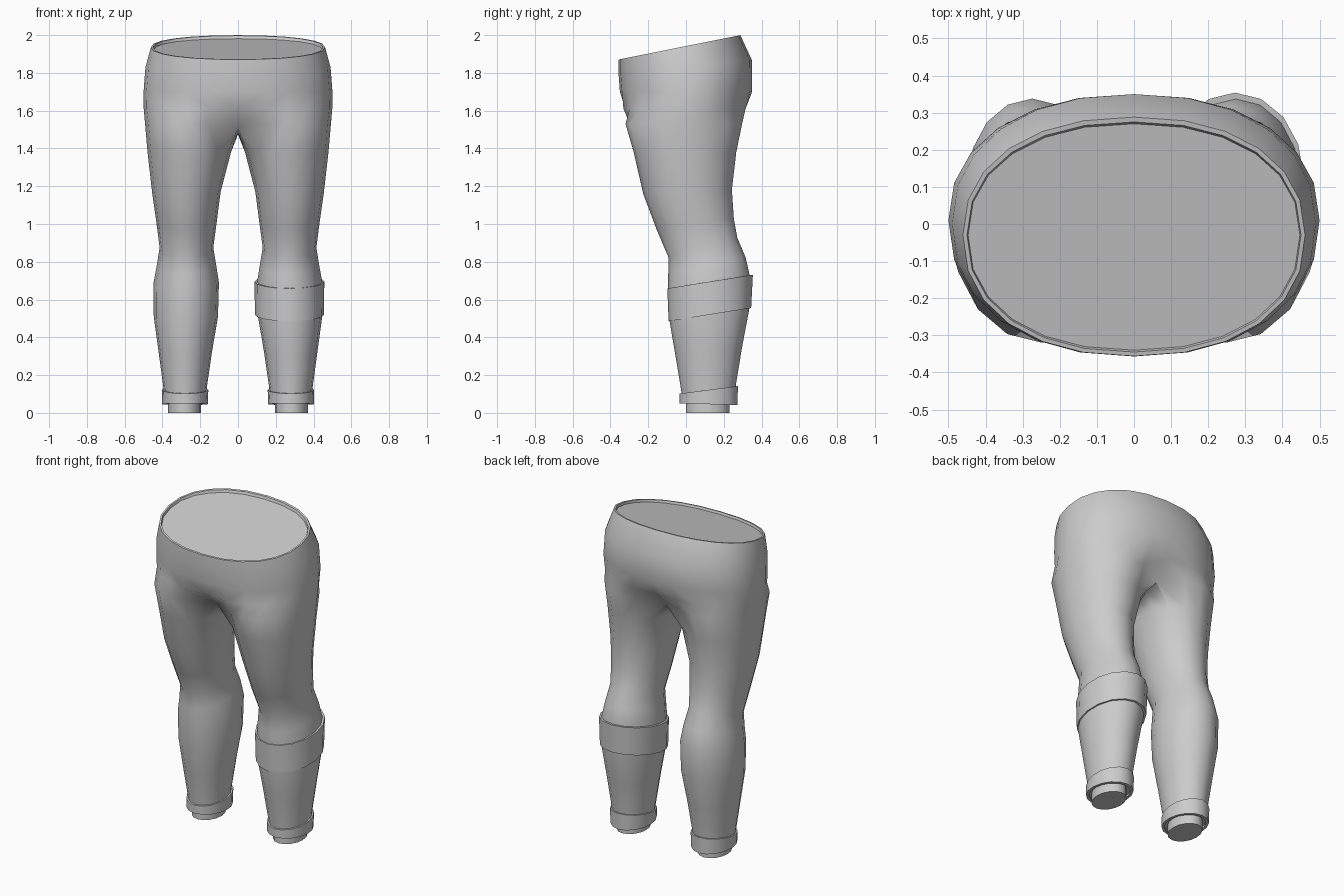
import bpy, bmesh
from math import sin, cos, radians, copysign

if "Cube" in bpy.data.objects:
    bpy.data.objects.remove(bpy.data.objects["Cube"])

N = 16  # points round a leg; the first 13 continue up as half of the hips


def power(v, e):
    return copysign(abs(v) ** e, v)


def leg_ring(z, slope, x0, x1, y0, y1):
    """Oval loop from extents; height rises with y by slope."""
    cx, cy, rx, ry = (x0 + x1) / 2, (y0 + y1) / 2, (x1 - x0) / 2, (y1 - y0) / 2
    pts = []
    for i in range(N):
        a = radians(-135 + 22.5 * i)
        y = ry * sin(a)
        pts.append((cx + rx * cos(a), cy + y, z + slope * y))
    return pts


def hip_ring(z, slope, w, y0, y1, yc, pinch=1.0):
    """Half oval from front centre round the outside to back centre."""
    pts = []
    for i in range(13):
        a = radians(-90 + 15 * i)
        x = 0 if i in (0, 12) else w * power(cos(a), 0.9)
        d = (yc - y0) if a < 0 else (y1 - yc)
        y = yc + d * power(sin(a), 0.9)
        if i in (0, 12):
            y *= pinch
        pts.append((x, y, z + slope * y))
    return pts


def loft(bm, rings, closed, loop=False):
    n = len(rings[0])
    pairs = list(zip(rings, rings[1:])) + ([(rings[-1], rings[0])] if loop else [])
    for a, b in pairs:
        for i in range(n if closed else n - 1):
            j = (i + 1) % n
            bm.faces.new((a[i], a[j], b[j], b[i]))


def finish(bm, name, mirror):
    me = bpy.data.meshes.new(name)
    bm.to_mesh(me)
    bm.free()
    ob = bpy.data.objects.new(name, me)
    bpy.context.collection.objects.link(ob)
    bpy.ops.object.select_all(action='DESELECT')
    ob.select_set(True)
    bpy.context.view_layer.objects.active = ob
    bpy.ops.object.shade_smooth_by_angle(angle=radians(40))
    if mirror:
        ob.modifiers.new("Mirror", 'MIRROR').use_clip = True
    return ob


def add(bm, pts):
    return [bm.verts.new(p) for p in pts]


def sleeve(name, rings, mirror):
    """Closed thick band: outer bottom, outer top, inner top, inner bottom."""
    bm = bmesh.new()
    loft(bm, [add(bm, leg_ring(*r)) for r in rings], True, loop=True)
    return finish(bm, name, mirror)


# Trousers: one leg from the ankle stub up to the crotch
bm = bmesh.new()
legs = [add(bm, leg_ring(*r)) for r in [
    (0.00, 0, 0.195, 0.37, 0.0, 0.23),
    (0.06, 0, 0.195, 0.37, 0.0, 0.23),
    (0.06, 0, 0.17, 0.39, -0.02, 0.257),
    (0.135, 0.13, 0.165, 0.395, -0.025, 0.265),
    (0.32, 0.13, 0.138, 0.42, -0.055, 0.296),
    (0.51, 0.14, 0.106, 0.446, -0.086, 0.333),
    (0.69, 0.16, 0.101, 0.447, -0.094, 0.338),
    (0.78, 0.22, 0.115, 0.43, -0.094, 0.315),
    (0.875, 0.28, 0.131, 0.415, -0.093, 0.272),
    (1.00, 0.15, 0.114, 0.431, -0.155, 0.253),
    (1.17, 0.05, 0.092, 0.455, -0.226, 0.243),
    (1.38, 0, 0.037, 0.479, -0.277, 0.266),
]]
bm.faces.new(legs[0][::-1])

# Crotch loop: inner points lie on the centre plane
crotch = leg_ring(1.53, 0, 0.005, 0.492, -0.32, 0.297)
crotch[0], crotch[12] = (0, -0.21, 1.51), (0, 0.20, 1.50)
crotch[13:] = [(0, 0.11, 1.48), (0, 0.0, 1.475), (0, -0.11, 1.485)]
legs.append(add(bm, crotch))
loft(bm, legs, True)

# Hips, waist rim and slightly sunken top
hips = [add(bm, hip_ring(*r)) for r in [
    (1.61, 0, 0.499, -0.342, 0.325, 0.01, 0.94),
    (1.70, 0, 0.500, -0.350, 0.350, 0.01),
    (1.83, 0.10, 0.490, -0.357, 0.350, 0.0),
    (1.942, 0.20, 0.461, -0.356, 0.288, -0.03),
    (1.942, 0.20, 0.450, -0.345, 0.275, -0.03),
    (1.927, 0.20, 0.447, -0.340, 0.270, -0.03),
]]
loft(bm, [legs[-1][:13]] + hips, False)
bm.faces.new(hips[-1])
finish(bm, "trousers", True)

# Ankle cuffs on both legs
sleeve("ankle_cuffs", [
    (0.046, -0.03, 0.16, 0.401, -0.034, 0.272),
    (0.122, 0.13, 0.157, 0.403, -0.034, 0.275),
    (0.122, 0.13, 0.17, 0.39, -0.02, 0.26),
    (0.046, -0.03, 0.175, 0.385, -0.015, 0.252),
], True)

# Wide band round one calf
sleeve("calf_band", [
    (0.52, 0.16, 0.09, 0.455, -0.092, 0.345),
    (0.695, 0.16, 0.087, 0.457, -0.099, 0.354),
    (0.695, 0.16, 0.103, 0.443, -0.085, 0.335),
    (0.52, 0.16, 0.108, 0.44, -0.08, 0.33),
], False)
